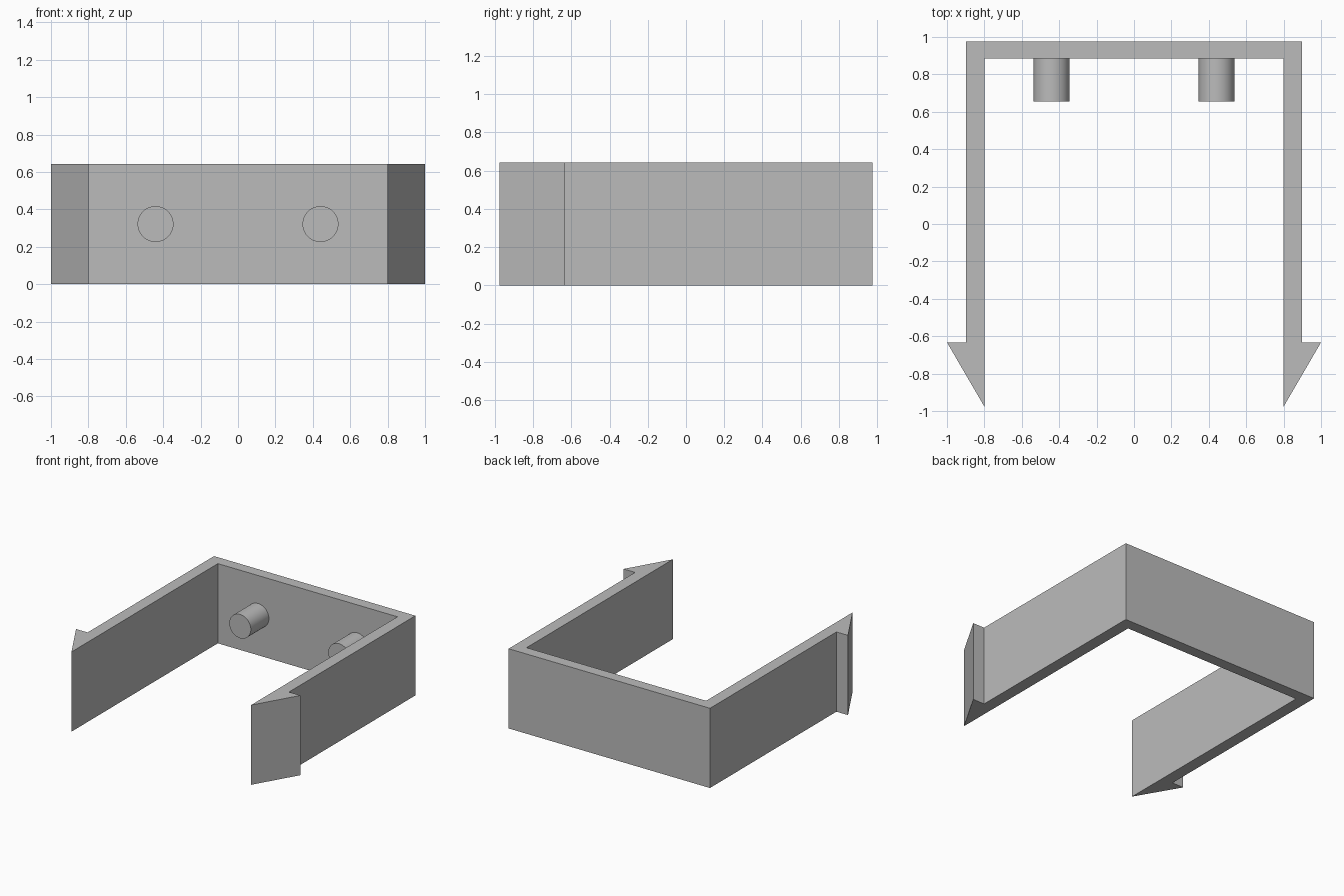
import bpy
import bmesh
import math

cube = bpy.data.objects.get("Cube")
if cube:
    bpy.data.objects.remove(cube, do_unlink=True)

HEIGHT = 0.642
BACK = 0.976       # outer face of the back wall
INNER_BACK = 0.886
BARB_Y = -0.633    # shoulder of the barbs
PEG_LENGTH = 0.23
PEG_RADIUS = 0.096

grey = bpy.data.materials.new("plain grey")
grey.use_nodes = True
colour = (0.5, 0.5, 0.5, 1)
grey.diffuse_color = colour
grey.node_tree.nodes["Principled BSDF"].inputs["Base Color"].default_value = colour

# Clip body: half outline mirrored into a U with barbed arm tips
half = [(0.897, BACK), (0.897, BARB_Y), (1.0, BARB_Y),
        (0.8, -BACK), (0.8, INNER_BACK)]
outline = half + [(-x, y) for x, y in reversed(half)]

bm = bmesh.new()
face = bm.faces.new([bm.verts.new((x, y, 0)) for x, y in outline])
top = bmesh.ops.extrude_face_region(bm, geom=[face])["geom"]
bmesh.ops.translate(bm, vec=(0, 0, HEIGHT),
                    verts=[v for v in top if isinstance(v, bmesh.types.BMVert)])
bmesh.ops.recalc_face_normals(bm, faces=bm.faces)
mesh = bpy.data.meshes.new("clip_body")
bm.to_mesh(mesh)
bm.free()
mesh.materials.append(grey)
body = bpy.data.objects.new("clip_body", mesh)
bpy.context.collection.objects.link(body)

# Round pegs on the inside of the back wall
for name, side in (("left_peg", 1), ("right_peg", -1)):
    bpy.ops.mesh.primitive_cylinder_add(
        vertices=48, radius=PEG_RADIUS, depth=PEG_LENGTH,
        location=(side * 0.441, INNER_BACK - PEG_LENGTH / 2, HEIGHT / 2),
        rotation=(math.pi / 2, 0, 0))
    peg = bpy.context.object
    peg.name = name
    peg.data.materials.append(grey)
    bpy.ops.object.shade_smooth_by_angle(angle=math.radians(30))
